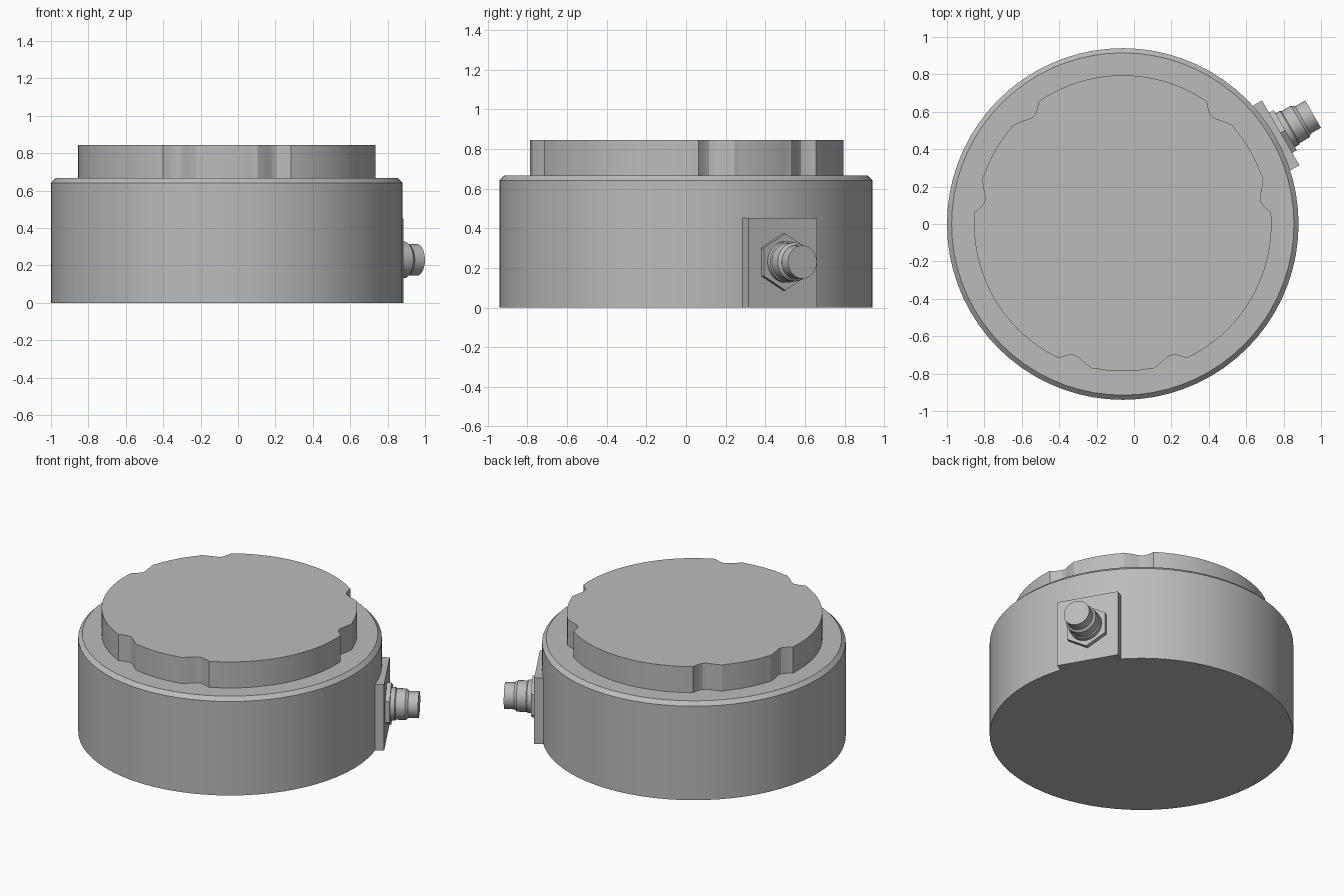
import bpy, bmesh, math
from mathutils import Matrix, Vector

cube = bpy.data.objects.get("Cube")
if cube:
    bpy.data.objects.remove(cube, do_unlink=True)

grey = bpy.data.materials.new("satin grey metal")
grey.use_nodes = True
COLOR = (0.5, 0.5, 0.5, 1)
grey.diffuse_color = COLOR
grey.node_tree.nodes["Principled BSDF"].inputs["Base Color"].default_value = COLOR

CENTRE = Matrix.Translation((-0.06, 0, 0))
# Connector frame: local z points outward, local y points up
PORT = (CENTRE @ Matrix.Translation((0, 0, 0.23)) @ Matrix.Rotation(math.radians(30), 4, 'Z')
        @ Matrix(((0, 0, 1, 0), (1, 0, 0, 0), (0, 1, 0, 0), (0, 0, 0, 1))))


def stack(name, rings, frame, smooth=True):
    """Skin a list of equal-length rings and close both ends."""
    bm = bmesh.new()
    loops = [[bm.verts.new(p) for p in ring] for ring in rings]
    n = len(loops[0])
    for low, high in zip(loops, loops[1:]):
        for i in range(n):
            j = (i + 1) % n
            bm.faces.new((low[i], low[j], high[j], high[i]))
    bm.faces.new(loops[0][::-1])
    bm.faces.new(loops[-1])
    mesh = bpy.data.meshes.new(name)
    bm.to_mesh(mesh)
    bm.free()
    mesh.materials.append(grey)
    obj = bpy.data.objects.new(name, mesh)
    obj.matrix_world = frame
    bpy.context.collection.objects.link(obj)
    if smooth:
        bpy.ops.object.select_all(action='DESELECT')
        obj.select_set(True)
        bpy.context.view_layer.objects.active = obj
        bpy.ops.object.shade_smooth_by_angle(angle=math.radians(25))
    return obj


def circle(r, z, n, start=0):
    return [Vector((r * math.cos(start + math.tau * i / n),
                    r * math.sin(start + math.tau * i / n), z)) for i in range(n)]


def turned(name, profile, frame, n):
    return stack(name, [circle(r, z, n) for r, z in profile], frame)


# Main housing with chamfered rim
turned("housing", [(0.94, 0), (0.94, 0.642), (0.915, 0.667)], CENTRE, 72)


# Raised platform: three long arcs and three short arcs parted by notches
NOTCH = [(-8, 0), (-4.5, 0.02), (-1, 0.042), (1.5, 0.042), (3, 0.026), (5.5, 0)]


def platform_radius(degrees):
    from_long_arc = abs((degrees - 90 + 60) % 120 - 60)
    offset = 40 - from_long_arc
    radius = 0.795 if offset > 0 else 0.787
    for (a, da), (b, db) in zip(NOTCH, NOTCH[1:]):
        if a <= offset < b:
            t = (offset - a) / (b - a)
            radius = 0.79 - (da + (db - da) * t)
    return radius


def platform_ring(z):
    ring = []
    for i in range(240):
        a = i * 1.5
        r = platform_radius(a)
        ring.append((r * math.cos(math.radians(a)), r * math.sin(math.radians(a)), z))
    return ring


stack("platform", [platform_ring(0.66), platform_ring(0.845)], CENTRE)

# Flat mounting plate reaching down to the base
stack("mounting_plate",
      [[(x, y, d) for x, y in ((-0.2, -0.23), (0.2, -0.23), (0.2, 0.222), (-0.2, 0.222))]
       for d in (0.88, 0.975)], PORT, smooth=False)

# Hexagonal nut with a corner at the top
stack("hex_nut", [circle(0.143, d, 6, math.pi / 2) for d in (0.97, 1.003)], PORT, smooth=False)

# Stepped connector barrel and plug
turned("connector_barrel", [(0.104, 1.0), (0.104, 1.03), (0.098, 1.036),
                            (0.098, 1.095), (0.085, 1.112)], PORT, 32)
turned("connector_plug", [(0.084, 1.09), (0.084, 1.175)], PORT, 32)
